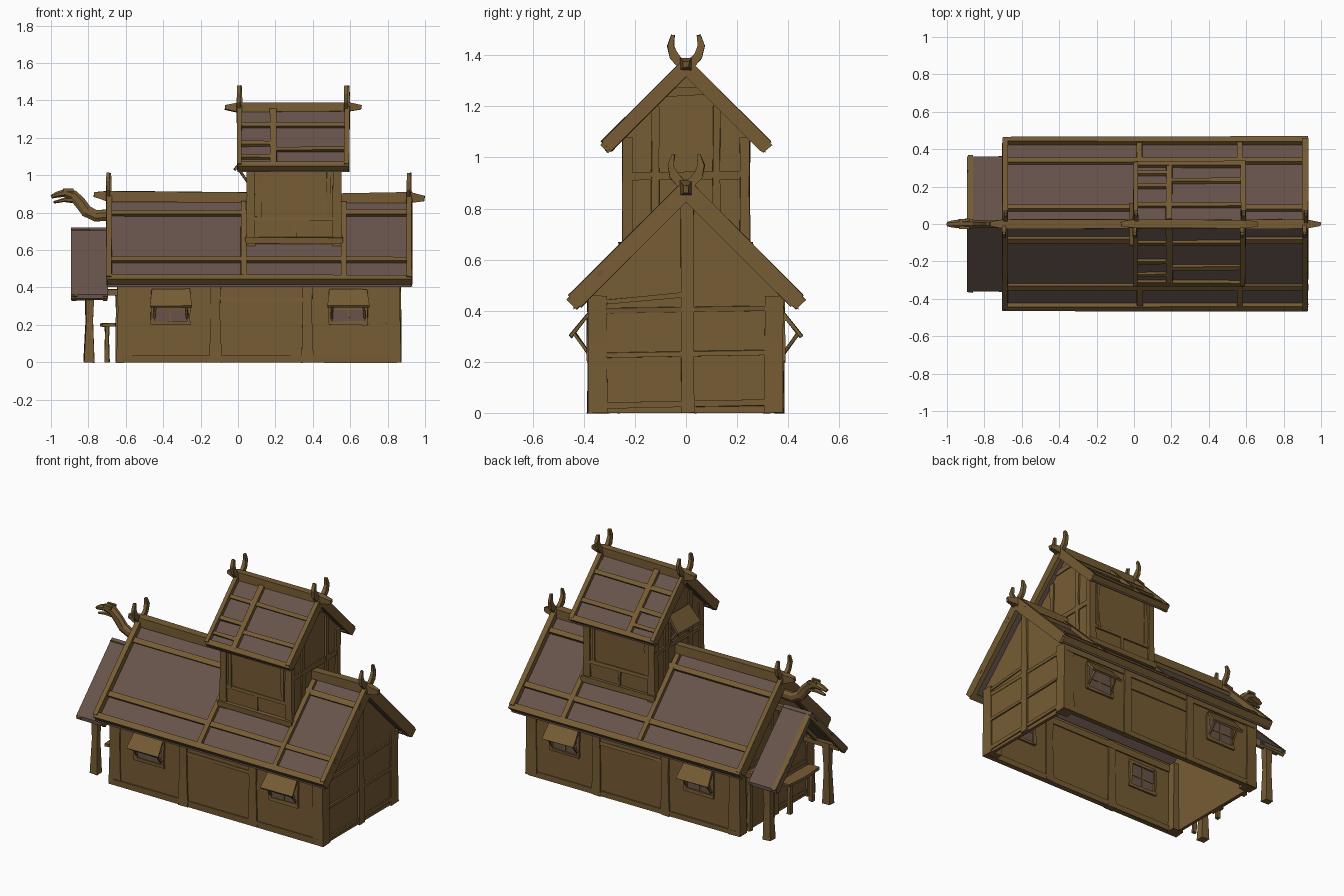
import bpy, bmesh, math, random
from mathutils import Vector

random.seed(4)
X, Y, Z = Vector((1, 0, 0)), Vector((0, 1, 0)), Vector((0, 0, 1))


def material(name, rgb):
    m = bpy.data.materials.new(name)
    m.diffuse_color = (*rgb, 1)
    return m


WOOD = material("brown wood", (0.180, 0.106, 0.034))
ROOF = material("dull purple shingle", (0.135, 0.088, 0.070))


def finish(name, bm, mat):
    bmesh.ops.recalc_face_normals(bm, faces=bm.faces)
    me = bpy.data.meshes.new(name)
    bm.to_mesh(me)
    bm.free()
    me.materials.append(mat)
    ob = bpy.data.objects.new(name, me)
    bpy.context.collection.objects.link(ob)
    return ob


def sweep(name, pts, sizes, up=Z, mat=WOOD, n=4, jit=0.003):
    """Beam through pts with n-sided section; sizes = (width, height) for all or per point."""
    pts = [Vector(p) for p in pts]
    if not isinstance(sizes, list):
        sizes = [sizes] * len(pts)
    bm, rings = bmesh.new(), []
    for i, (p, (w, h)) in enumerate(zip(pts, sizes)):
        d = (pts[min(i + 1, len(pts) - 1)] - pts[max(i - 1, 0)]).normalized()
        s = d.cross(up).normalized()
        u = s.cross(d)
        r = math.sqrt(0.5) if n == 4 else 0.5
        ring = []
        for k in range(n):
            a = 2 * math.pi * (k + 0.5) / n
            j = Vector([random.uniform(-jit, jit) for _ in range(3)])
            ring.append(bm.verts.new(p + s * math.cos(a) * r * w + u * math.sin(a) * r * h + j))
        rings.append(ring)
    for a, b in zip(rings, rings[1:]):
        for k in range(n):
            bm.faces.new((a[k], a[(k + 1) % n], b[(k + 1) % n], b[k]))
    bm.faces.new(rings[0])
    bm.faces.new(rings[-1])
    return finish(name, bm, mat)


def prism(name, profile, x0, x1, mat=WOOD):
    """Closed (y, z) profile extruded along x."""
    bm = bmesh.new()
    f = bm.faces.new([bm.verts.new((x0, y, z)) for y, z in profile])
    g = bmesh.ops.extrude_face_region(bm, geom=[f])
    bmesh.ops.translate(bm, vec=(x1 - x0, 0, 0),
                        verts=[v for v in g["geom"] if isinstance(v, bmesh.types.BMVert)])
    return finish(name, bm, mat)


def post(name, x, y, z0, z1, w, d, flare=1.15):
    zm = z0 + (z1 - z0) * 0.6
    sweep(name, [(x, y, z0), (x, y, zm), (x, y, z1)],
          [(w * flare, d), (w * 0.92, d * 0.95), (w, d)], Y)


def roof_sheet(name, x0, x1, apex, eave, t=0.028):
    prism(name, [(-eave, apex - eave), (0, apex), (eave, apex - eave),
                 (eave, apex - eave - t), (0, apex - t), (-eave, apex - eave - t)], x0, x1, ROOF)


def purlin(name, x0, x1, y, apex, w, h):
    for s in (-1, 1):
        sweep(name, [(x0, s * y, apex - y), (x1, s * y, apex - y)], (w, h), Vector((0, s, 1)))


def rafter(name, x, y0, y1, apex, w, h):
    for s in (-1, 1):
        sweep(name, [(x, s * y0, apex - y0), (x, s * y1, apex - y1)], (w, h), Vector((0, s, 1)))


def horns(x, base):
    for s in (-1, 1):
        pts = [(x + s * 0.004, s * y, base + z) for y, z in
               ((-0.03, -0.03), (0.012, 0.015), (0.048, 0.055), (0.06, 0.095), (0.05, 0.137))]
        sweep("gable_horn", pts, [(0.022, 0.035), (0.022, 0.035), (0.022, 0.034),
                                  (0.02, 0.026), (0.016, 0.014)], Vector((0, -s, 1)), jit=0.002)


def window(P):
    """Window with prop-open shutter; P maps (along wall, outward, height) to world."""
    out = P(0, 1, 0) - P(0, 0, 0)
    sweep("window_pane", [P(0, -0.01, 0.215), P(0, -0.01, 0.36)], (0.18, 0.028), out, ROOF, jit=0)
    for u in (-0.095, 0.095):
        sweep("window_frame_side", [P(u, -0.01, 0.205), P(u, -0.01, 0.375)], (0.02, 0.045), out)
        sweep("shutter_prop", [P(u * 0.85, 0.065, 0.315), P(u * 0.95, 0.008, 0.235)], (0.01, 0.01), Z)
    for z in (0.21, 0.37):
        sweep("window_frame_rail", [P(-0.105, -0.01, z), P(0.105, -0.01, z)], (0.045, 0.02), Z)
    sweep("window_mullion", [P(0, -0.01, 0.21), P(0, -0.01, 0.37)], (0.01, 0.036), out, jit=0.001)
    sweep("window_crossbar", [P(-0.09, -0.01, 0.285), P(0.09, -0.01, 0.285)], (0.036, 0.01), Z, jit=0.001)
    sweep("window_shutter", [P(0, 0.005, 0.388), P(0, 0.078, 0.298)], [(0.2, 0.012), (0.225, 0.012)], out)


# Hall walls, open underneath
for s in (-1, 1):
    sweep("hall_long_wall", [(-0.63, s * 0.365, 0.235), (0.85, s * 0.365, 0.235)], (0.02, 0.47), jit=0)
    sweep("hall_sill", [(-0.62, s * 0.365, 0.018), (0.85, s * 0.365, 0.018)], (0.035, 0.036))
    sweep("hall_wall_rail", [(-0.12, s * 0.374, 0.34), (0.37, s * 0.374, 0.335)], (0.014, 0.02))
    sweep("hall_wall_plate", [(-0.63, s * 0.365, 0.43), (0.85, s * 0.365, 0.43)], (0.035, 0.04))
    for x in (-0.12, 0.37):
        post("hall_wall_post", x, s * 0.366, 0, 0.46, 0.055, 0.04)
    for x in (-0.607, 0.83):
        post("hall_corner_post", x, s * 0.345, 0, 0.46, 0.075, 0.075, 1.08)
    for x in (-0.36, 0.59):
        window(lambda u, o, z, x=x, s=s: Vector((x + u, s * (0.375 + o), z)))
gable = [(-0.365, 0), (0.365, 0), (0.365, 0.472), (0, 0.837), (-0.365, 0.472)]
for x in (-0.63, 0.84):
    o = x + (0.022 if x > 0 else -0.002)
    prism("hall_gable_wall", gable, x, x + 0.02)
    post("hall_gable_post", o, 0.005, 0, 0.83, 0.02, 0.05, 1)
    for z in (0.03, 0.225, 0.40):
        sweep("hall_gable_rail", [(o, -0.31, z), (o, 0.31, z + 0.01)], (0.012, 0.022))
    sweep("hall_gable_brace", [(o, -0.31, 0.435), (o, 0.0, 0.465)], (0.012, 0.02))

# Entrance door under the porch
sweep("entrance_door", [(-0.637, 0.16, 0.01), (-0.637, 0.16, 0.35)], (0.02, 0.2), Y)
for y in (0.05, 0.27):
    post("door_jamb", -0.638, y, 0, 0.36, 0.03, 0.03, 1)
sweep("door_lintel", [(-0.638, 0.03, 0.365), (-0.638, 0.29, 0.365)], (0.035, 0.03))

# Hall roof
roof_sheet("hall_roof", -0.70, 0.925, 0.872, 0.44)
purlin("hall_eave_board", -0.70, 0.93, 0.436, 0.873, 0.035, 0.055)
for y in (0.335, 0.085):
    purlin("hall_purlin", -0.70, 0.93, y, 0.882, 0.032, 0.025)
for x in (0.03, 0.565):
    rafter("hall_rafter", x, 0.03, 0.44, 0.882, 0.032, 0.03)
for x in (-0.69, 0.915):
    rafter("hall_bargeboard", x, -0.01, 0.436, 0.873, 0.03, 0.068)
    horns(x, 0.875)
sweep("hall_ridge_beam", [(-0.77, 0, 0.897), (-0.69, 0, 0.885), (0.05, 0, 0.882), (0.55, 0, 0.878),
                          (0.92, 0, 0.880), (0.997, 0, 0.874)],
      [(0.025, 0.025), (0.05, 0.06), (0.05, 0.05), (0.05, 0.05), (0.05, 0.06), (0.022, 0.03)])

# Tower walls, cut to sit astride the hall roof
tower = [(-0.235, 0.615), (0, 0.85), (0.235, 0.615), (0.235, 1.09), (0, 1.325), (-0.235, 1.09)]
for x in (0.06, 0.52):
    o = x + (0.022 if x > 0.3 else -0.002)
    prism("tower_gable_wall", tower, x, x + 0.02)
    for y in (-0.12, 0.12):
        post("tower_gable_post", o, y, 0.73, 1.2, 0.016, 0.03, 1)
    for z, hw in ((0.925, 0.24), (1.255, 0.075)):
        sweep("tower_gable_rail", [(o, -hw, z), (o, hw, z + 0.006)], (0.016, 0.03))
    for s in (-1, 1):
        post("tower_corner_post", x + 0.01, s * 0.23, 0.61, 1.08, 0.045, 0.04, 1.1)
for s in (-1, 1):
    sweep("tower_side_wall", [(0.06, s * 0.23, 0.855), (0.54, s * 0.23, 0.855)], (0.02, 0.49), jit=0)
    sweep("tower_sill", [(0.04, s * 0.243, 0.65), (0.56, s * 0.243, 0.65)], (0.04, 0.035))
    sweep("tower_rail", [(0.07, s * 0.24, 0.77), (0.53, s * 0.24, 0.765)], (0.014, 0.02))
    sweep("tower_stud", [(0.3, s * 0.24, 0.66), (0.3, s * 0.24, 0.765)], (0.02, 0.014), Y)
    for x in (0.115, 0.485):
        post("tower_inner_post", x, s * 0.24, 0.77, 1.07, 0.02, 0.014, 1)
window(lambda u, o, z: Vector((0.06 - o, u * 0.9, z + 0.73)))

# Tower roof
roof_sheet("tower_roof", 0.0, 0.59, 1.358, 0.312)
purlin("tower_eave_board", 0.0, 0.595, 0.31, 1.355, 0.03, 0.045)
purlin("tower_upper_purlin", 0.0, 0.59, 0.10, 1.367, 0.026, 0.022)
purlin("tower_left_purlin", 0.0, 0.19, 0.20, 1.367, 0.026, 0.022)
purlin("tower_left_purlin", 0.0, 0.19, 0.27, 1.367, 0.022, 0.022)
purlin("tower_right_purlin", 0.19, 0.59, 0.23, 1.367, 0.026, 0.022)
rafter("tower_rafter", 0.188, 0.02, 0.31, 1.367, 0.034, 0.026)
for x in (0.008, 0.582):
    rafter("tower_bargeboard", x, -0.01, 0.312, 1.355, 0.026, 0.056)
    horns(x, 1.342)
sweep("tower_ridge_beam", [(-0.07, 0, 1.365), (0.0, 0, 1.362), (0.59, 0, 1.366), (0.66, 0, 1.365)],
      [(0.025, 0.025), (0.045, 0.05), (0.045, 0.05), (0.022, 0.025)])

# Entrance porch
roof_sheet("porch_roof", -0.892, -0.695, 0.722, 0.36, 0.022)
rafter("porch_bargeboard", -0.875, 0.0, 0.352, 0.695, 0.03, 0.04)
rafter("porch_wall_rafter", -0.71, 0.0, 0.352, 0.692, 0.025, 0.03)
purlin("porch_eave_board", -0.89, -0.70, 0.342, 0.692, 0.03, 0.022)
sweep("porch_ridge_beam", [(-0.89, 0, 0.69), (-0.63, 0, 0.69)], (0.035, 0.035))
for s in (-1, 1):
    sweep("porch_post", [(-0.797, s * 0.3, 0), (-0.795, s * 0.3, 0.22), (-0.793, s * 0.3, 0.39)],
          [(0.055, 0.05), (0.036, 0.036), (0.05, 0.045)], Y)
    sweep("porch_plate", [(-0.88, s * 0.3, 0.375), (-0.63, s * 0.3, 0.375)], (0.03, 0.03))

# Bench beside the door
sweep("bench_seat", [(-0.69, -0.31, 0.2), (-0.695, -0.16, 0.2), (-0.69, -0.01, 0.2)],
      [(0.07, 0.018), (0.085, 0.018), (0.07, 0.018)])
for y in (-0.27, -0.05):
    post("bench_leg", -0.70, y, 0, 0.195, 0.022, 0.025)

# Carved beast head on the porch gable
sweep("beast_neck", [(-0.64, 0, 0.80), (-0.70, 0, 0.787), (-0.76, 0, 0.783), (-0.81, 0, 0.808),
                     (-0.845, 0, 0.855), (-0.88, 0, 0.892), (-0.925, 0, 0.906), (-0.97, 0, 0.896),
                     (-0.998, 0, 0.885)],
      [(0.045, 0.065), (0.045, 0.065), (0.045, 0.066), (0.045, 0.068), (0.045, 0.066),
       (0.05, 0.062), (0.052, 0.046), (0.04, 0.032), (0.025, 0.02)], Y.cross(X) * -1, n=8, jit=0.001)
sweep("beast_jaw", [(-0.885, 0, 0.868), (-0.93, 0, 0.868), (-0.985, 0, 0.855)],
      [(0.04, 0.034), (0.035, 0.024), (0.02, 0.012)], n=6, jit=0.001)
for s in (-1, 1):
    sweep("beast_brow", [(-0.935, s * 0.018, 0.922), (-0.88, s * 0.022, 0.92)], (0.014, 0.016), jit=0.001)
